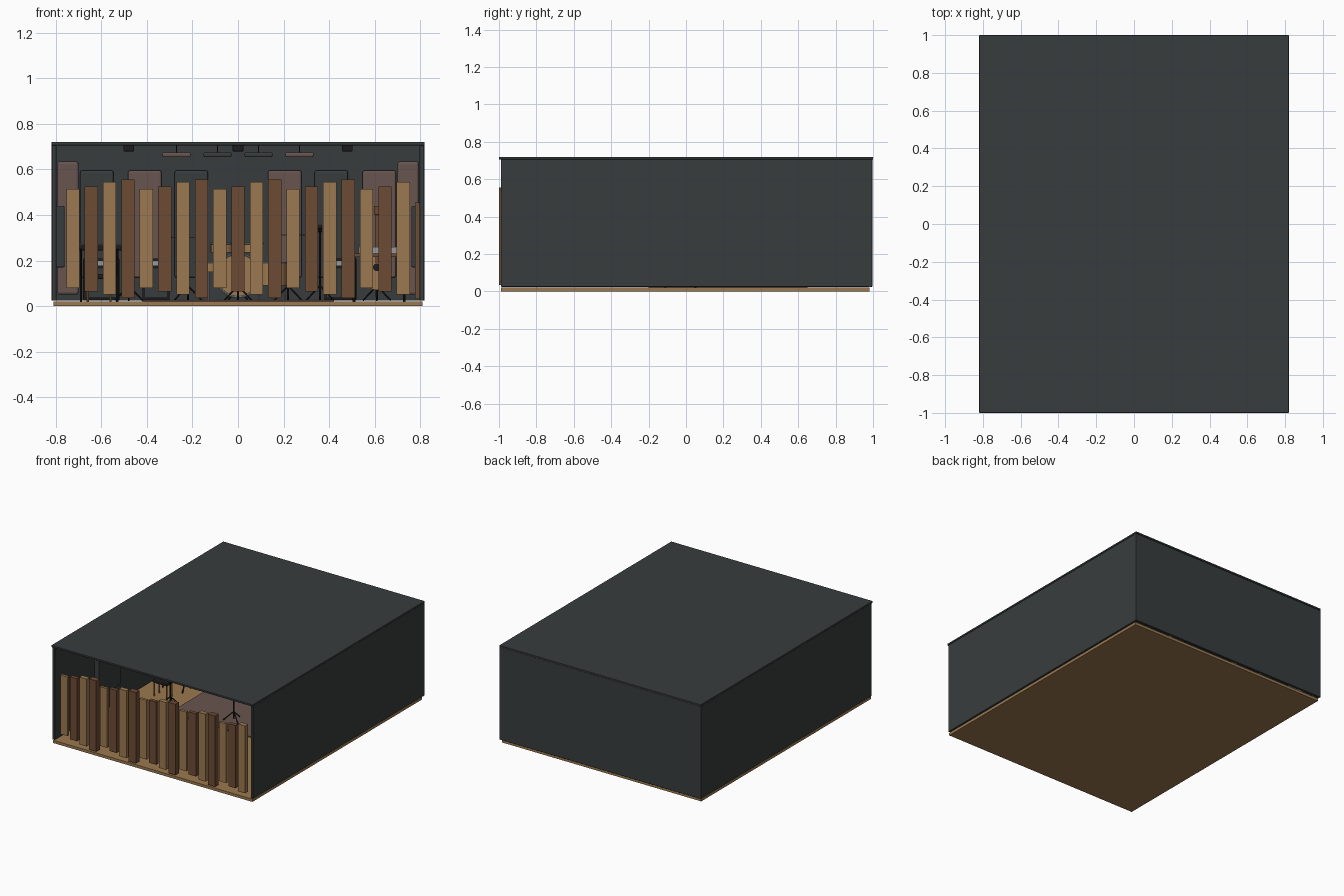
import bpy, math
from mathutils import Vector

if "Cube" in bpy.data.objects:
    bpy.data.objects.remove(bpy.data.objects["Cube"])

def mat(name, c):
    m = bpy.data.materials.new(name)
    m.diffuse_color = (*c, 1)
    m.use_nodes = True
    m.node_tree.nodes["Principled BSDF"].inputs["Base Color"].default_value = m.diffuse_color
    return m

CHAR = mat("charcoal", (0.040, 0.046, 0.047))
BLACK = mat("black", (0.012, 0.012, 0.013))
OAK = mat("light_wood", (0.33, 0.19, 0.08))
WALNUT = mat("dark_wood", (0.15, 0.07, 0.035))
MAUVE = mat("mauve_fabric", (0.14, 0.09, 0.08))
STEEL = mat("steel", (0.30, 0.32, 0.34))

def box(name, x, y, z, m, bevel=0.0):
    """Box from (min, max) pairs on each axis."""
    bpy.ops.mesh.primitive_cube_add(size=1, location=[(a + b) / 2 for a, b in (x, y, z)])
    o = bpy.context.object
    o.name = name
    o.scale = [b - a for a, b in (x, y, z)]
    bpy.ops.object.transform_apply(location=False, rotation=False, scale=True)
    o.data.materials.append(m)
    if bevel:
        b = o.modifiers.new("bevel", "BEVEL")
        b.width, b.segments = bevel, 3
    return o

def rod(name, p, q, r, m, sides=16):
    """Cylinder between two points."""
    p, q = Vector(p), Vector(q)
    d = q - p
    bpy.ops.mesh.primitive_cylinder_add(vertices=sides, radius=r, depth=d.length, location=(p + q) / 2)
    o = bpy.context.object
    o.name = name
    o.rotation_euler = d.to_track_quat('Z', 'Y').to_euler()
    o.data.materials.append(m)
    bpy.ops.object.shade_smooth_by_angle()
    return o

def ring(name, loc, R, r, m, rot=(0, 0, 0)):
    bpy.ops.mesh.primitive_torus_add(major_radius=R, minor_radius=r, major_segments=32,
                                     minor_segments=8, location=loc, rotation=rot)
    o = bpy.context.object
    o.name = name
    o.data.materials.append(m)
    bpy.ops.object.shade_smooth_by_angle()

def tripod(name, x, y, top, spread=0.07):
    rod(name + "_pole", (x, y, 0.04), (x, y, top), 0.005, BLACK, 8)
    for k in range(3):
        a = math.radians(90 + 120 * k)
        rod(name + "_leg", (x, y, 0.09),
            (x + spread * math.cos(a), y + spread * math.sin(a), 0.025), 0.004, BLACK, 8)

# room shell, open at the front
box("floor", (-0.81, 0.81), (-0.99, 0.98), (0, 0.02), OAK)
box("back_wall", (-0.82, 0.82), (0.98, 0.997), (0.025, 0.706), CHAR, 0.003)
box("roof", (-0.82, 0.82), (-1, 1), (0.706, 0.72), CHAR, 0.003)
for s in (-1, 1):
    box("side_wall", sorted((s * 0.798, s * 0.818)), (-0.99, 0.985), (0.025, 0.706), CHAR, 0.003)

# slatted diffuser across the front
SLATS = [(0.08, 0.515, 0.020), (0.065, 0.525, 0.028), (0.05, 0.545, 0.034), (0.035, 0.555, 0.042)]
for i in range(19):
    x = -0.725 + i * 0.0806
    z0, z1, d = SLATS[i % 4]
    box("front_slat", (x - 0.029, x + 0.029), (-0.978 - d / 2, -0.978 + d / 2), (z0, z1),
        WALNUT if i % 2 else OAK)

# acoustic panels on the back wall and traps in its corners
for i, x in enumerate((-0.62, -0.41, -0.205, 0.205, 0.41, 0.62)):
    box("wall_panel", (x - 0.073, x + 0.073), (0.955, 0.981), (0.125, 0.595),
        MAUVE if i % 2 else CHAR, 0.008)
for s in (-1, 1):
    box("corner_trap", sorted((s * 0.70, s * 0.795)), (0.88, 0.978), (0.05, 0.635), MAUVE, 0.012)
    for y in (-0.4, 0.1, 0.55):
        box("side_panel", sorted((s * 0.762, s * 0.799)), (y - 0.13, y + 0.13), (0.17, 0.44), CHAR, 0.006)
box("side_door", (0.778, 0.799), (-0.85, -0.62), (0.03, 0.455), WALNUT)

# ceiling clouds and lamps
for x in (-0.27, -0.09, 0.09, 0.27):
    m = MAUVE if abs(x) > 0.2 else CHAR
    box("ceiling_cloud", (x - 0.062, x + 0.062), (-0.25, 0.35), (0.655, 0.675), m, 0.006)
    for y in (-0.15, 0.25):
        rod("cloud_hanger", (x, y, 0.67), (x, y, 0.708), 0.002, BLACK, 6)
for x in (-0.48, 0, 0.48):
    for y in (-0.5, 0.5):
        box("ceiling_lamp", (x - 0.024, x + 0.024), (y - 0.06, y + 0.06), (0.68, 0.707), BLACK, 0.003)

# rug
box("rug", (-0.42, 0.42), (-0.2, 0.65), (0.02, 0.026), MAUVE)

# drum kit in the middle
rod("bass_drum", (0, 0.28, 0.135), (0, 0.42, 0.135), 0.095, OAK, 32)
for y in (0.28, 0.42):
    ring("bass_drum_hoop", (0, y, 0.135), 0.096, 0.005, STEEL, (math.pi / 2, 0, 0))
for x, y, z0, z1, r in ((-0.07, 0.37, 0.235, 0.275, 0.05), (0.06, 0.37, 0.235, 0.275, 0.05),
                        (0.15, 0.5, 0.09, 0.19, 0.065), (-0.13, 0.5, 0.15, 0.19, 0.058)):
    rod("drum_shell", (x, y, z0), (x, y, z1), r, OAK, 24)
    ring("drum_hoop", (x, y, z1), r, 0.004, STEEL)
for k in range(3):
    a = math.radians(120 * k + 30)
    c, s = math.cos(a), math.sin(a)
    rod("floor_tom_leg", (0.15 + 0.066 * c, 0.5 + 0.066 * s, 0.025),
        (0.15 + 0.066 * c, 0.5 + 0.066 * s, 0.14), 0.003, STEEL, 8)
rod("snare_stand", (-0.13, 0.5, 0.025), (-0.13, 0.5, 0.15), 0.006, STEEL, 8)
for x, y, z in ((-0.22, 0.42, 0.30), (0.22, 0.40, 0.31)):
    tripod("cymbal_stand", x, y, z)
    rod("cymbal", (x, y, z), (x, y, z + 0.004), 0.075, OAK, 32)
rod("drum_stool", (0, 0.62, 0.13), (0, 0.62, 0.15), 0.05, BLACK, 24)
tripod("stool_base", 0, 0.62, 0.13, 0.05)

# keyboard and bench on the left
box("keyboard_body", (-0.72, -0.50), (0.12, 0.21), (0.245, 0.27), BLACK, 0.003)
box("keyboard_keys", (-0.71, -0.51), (0.125, 0.17), (0.268, 0.274), STEEL)
for x in (-0.69, -0.53):
    rod("keyboard_leg", (x, 0.11, 0.02), (x, 0.21, 0.25), 0.005, BLACK, 8)
    rod("keyboard_leg", (x, 0.21, 0.02), (x, 0.11, 0.25), 0.005, BLACK, 8)
box("bench_seat", (-0.67, -0.55), (-0.04, 0.04), (0.12, 0.14), BLACK, 0.005)
for x in (-0.66, -0.56):
    for y in (-0.03, 0.03):
        rod("bench_leg", (x, y, 0.02), (x, y, 0.125), 0.005, OAK, 8)

# guitar leaning on a stand, right
for z, r in ((0.125, 0.055), (0.195, 0.042)):
    rod("guitar_body", (0.61, 0.39, z), (0.61, 0.42, z), r, OAK, 32)
rod("guitar_hole", (0.61, 0.388, 0.17), (0.61, 0.392, 0.17), 0.017, BLACK, 20)
box("guitar_neck", (0.602, 0.618), (0.385, 0.396), (0.19, 0.40), WALNUT)
box("guitar_head", (0.598, 0.622), (0.388, 0.400), (0.40, 0.44), WALNUT, 0.003)
tripod("guitar_stand", 0.61, 0.44, 0.22)

# amplifiers along the back
for x, w in ((-0.6, 0.08), (0.45, 0.07), (-0.36, 0.06)):
    box("amp_case", (x - w, x + w), (0.72, 0.82), (0.025, 0.21), BLACK, 0.006)
    box("amp_grille", (x - w + 0.012, x + w - 0.012), (0.716, 0.722), (0.04, 0.165), CHAR)
    box("amp_controls", (x - w + 0.012, x + w - 0.012), (0.716, 0.722), (0.178, 0.198), STEEL)

# mixing table on the right
box("mixer_table", (0.5, 0.74), (-0.12, 0.06), (0.215, 0.23), WALNUT)
box("mixer", (0.53, 0.71), (-0.1, 0.04), (0.23, 0.26), STEEL, 0.004)
for x in (0.51, 0.73):
    for y in (-0.11, 0.05):
        rod("table_leg", (x, y, 0.02), (x, y, 0.216), 0.006, BLACK, 8)

# microphones on stands
for x, y in ((-0.48, -0.1), (0, -0.05), (0.36, 0.0)):
    tripod("mic_stand", x, y, 0.33)
    rod("microphone", (x, y, 0.33), (x, y - 0.035, 0.35), 0.009, BLACK, 12)
